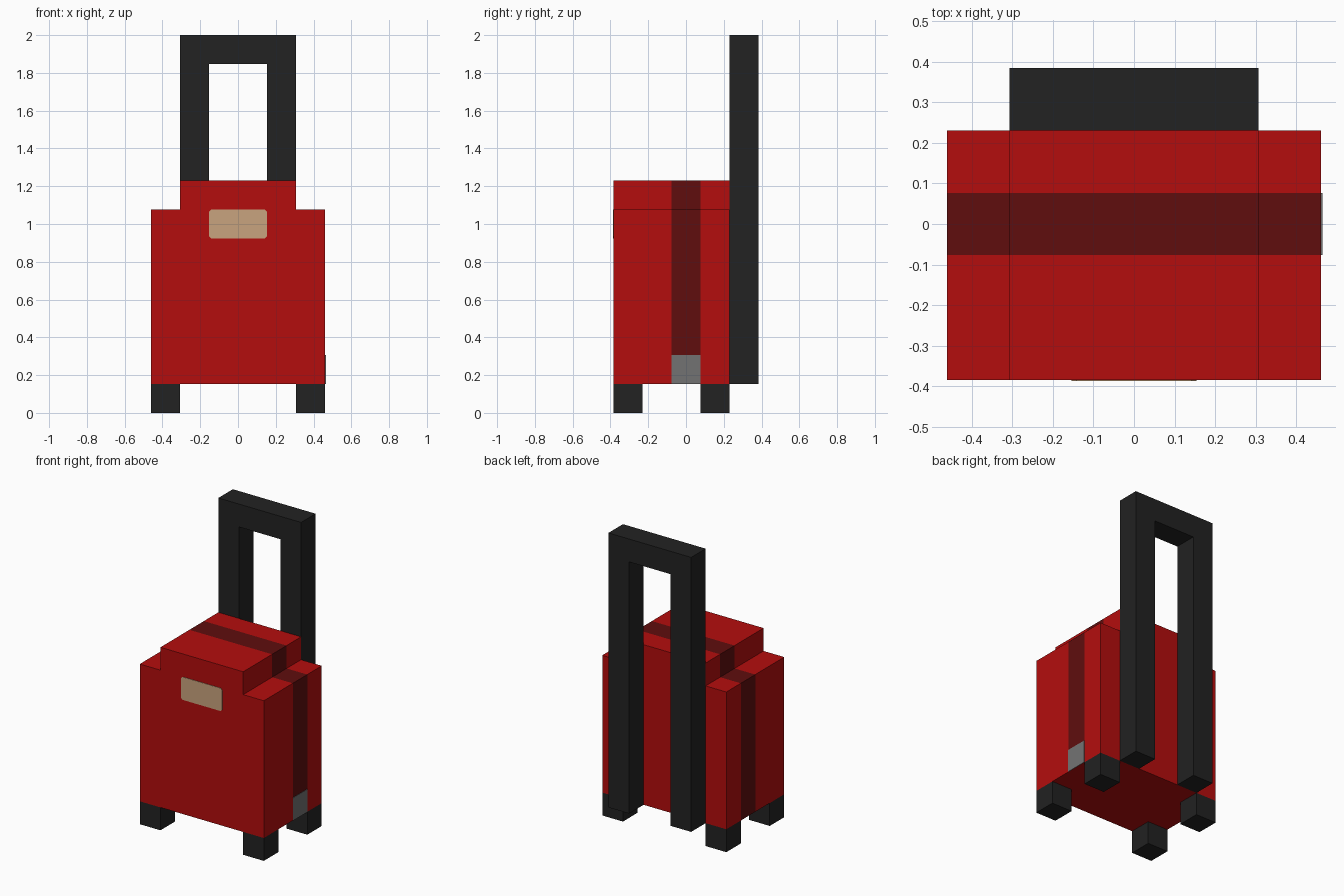
import bpy, bmesh

if "Cube" in bpy.data.objects:
    bpy.data.objects.remove(bpy.data.objects["Cube"])

U = 2 / 13  # the model sits on a grid of 13 units in height


def material(name, color):
    m = bpy.data.materials.new(name)
    m.diffuse_color = (*color, 1)
    m.use_nodes = True
    m.node_tree.nodes["Principled BSDF"].inputs["Base Color"].default_value = m.diffuse_color
    return m


RED = material("red fabric", (0.456, 0.004, 0.004))
STRAP = material("dark red strap", (0.115, 0.004, 0.004))
BLACK = material("black plastic", (0.016, 0.016, 0.016))
TAN = material("tan label", (0.584, 0.371, 0.209))
GRAY = material("gray buckle", (0.171, 0.171, 0.171))


def extrude_profile(name, profile, stations, mats, unit=U):
    """Sweep a closed x-z profile (front view, counter-clockwise) through y stations."""
    bm = bmesh.new()
    rings = [[bm.verts.new((x * unit, y * unit, z * unit)) for x, z in profile]
             for y in stations]
    n = len(profile)
    for a, b in zip(rings, rings[1:]):
        for i in range(n):
            j = (i + 1) % n
            bm.faces.new((a[i], b[i], b[j], a[j]))
    bm.faces.new(rings[0])
    bm.faces.new(rings[-1][::-1])
    bmesh.ops.recalc_face_normals(bm, faces=bm.faces[:])
    me = bpy.data.meshes.new(name)
    bm.to_mesh(me)
    bm.free()
    for m in mats:
        me.materials.append(m)
    ob = bpy.data.objects.new(name, me)
    bpy.context.collection.objects.link(ob)
    return ob


def rect(x0, x1, z0, z1):
    return [(x0, z0), (x1, z0), (x1, z1), (x0, z1)]


# Suitcase body with stepped top, cut at the edges of the strap
body = extrude_profile(
    "suitcase_body",
    [(-3, 1), (3, 1), (3, 7), (2, 7), (2, 8), (-2, 8), (-2, 7), (-3, 7)],
    [-2.5, -0.5, 0.5, 1.5], [RED, STRAP])
# Strap runs over the sides and top, not the underside
for p in body.data.polygons:
    if abs(p.center.y) < 0.01 and abs(p.normal.y) < 0.5 and p.normal.z > -0.5:
        p.material_index = 1

# Pull handle: upside-down U behind the body
extrude_profile(
    "pull_handle",
    [(-2, 1), (-1, 1), (-1, 12), (1, 12), (1, 1), (2, 1), (2, 13), (-2, 13)],
    [1.5, 2.5], [BLACK])

# Four block wheels
for side, x in (("left", -3), ("right", 2)):
    for end, y in (("front", -2.5), ("back", 0.5)):
        extrude_profile(f"wheel_{end}_{side}", rect(x, x + 1, 0, 1), [y, y + 1], [BLACK])

# Front label plate with clipped corners
c = 0.08
extrude_profile(
    "front_label",
    [(-1 + c, 6), (1 - c, 6), (1, 6 + c), (1, 7 - c),
     (1 - c, 7), (-1 + c, 7), (-1, 7 - c), (-1, 6 + c)],
    [-2.52, -2.5], [TAN])

# Buckle plate at the foot of the strap on the right side
extrude_profile("strap_buckle", rect(3, 3.02, 1, 2), [-0.5, 0.5], [GRAY])
